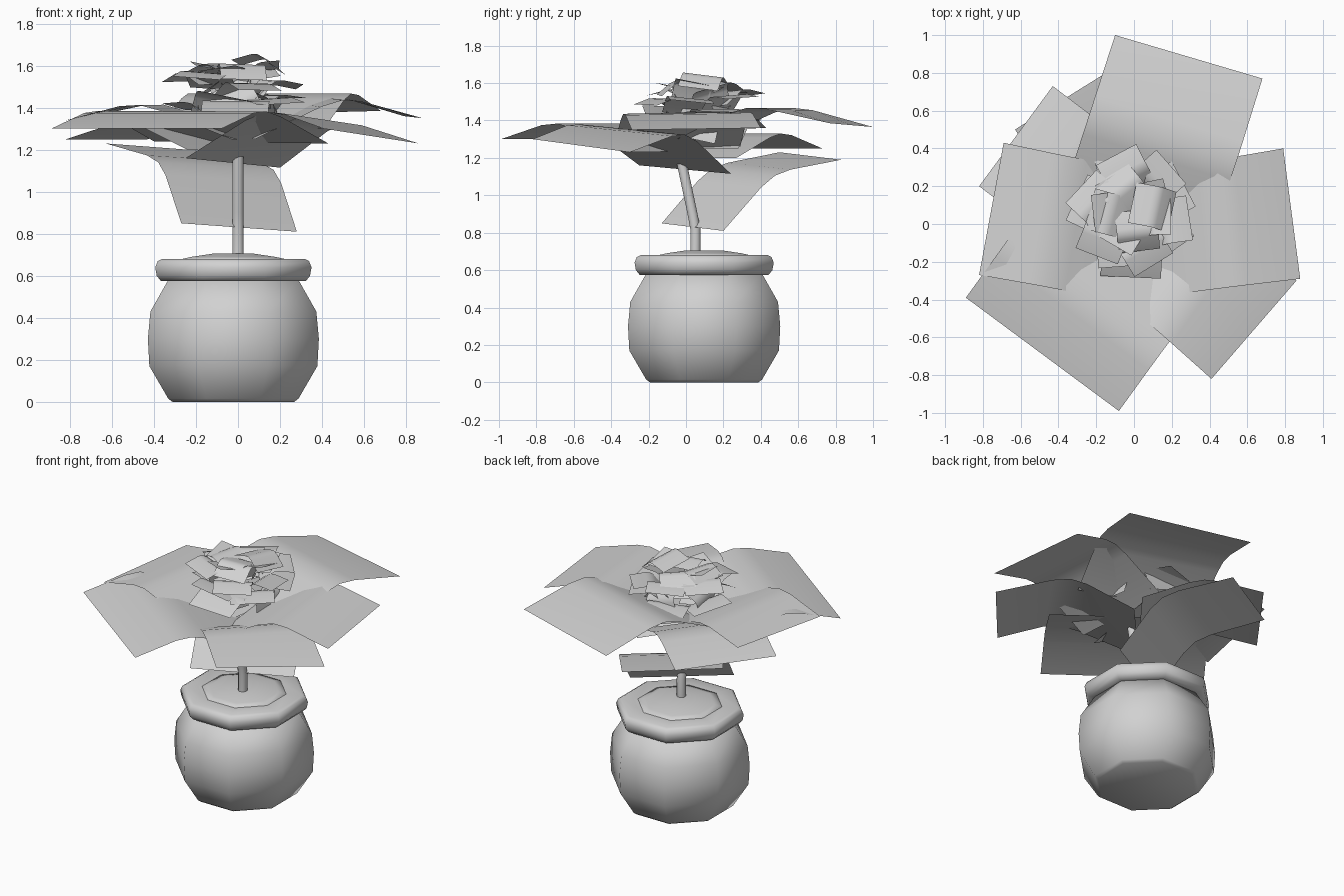
import bpy, bmesh, math, random
from mathutils import Vector, Matrix

cube = bpy.data.objects.get("Cube")
if cube:
    bpy.data.objects.remove(cube, do_unlink=True)

random.seed(11)
grey = bpy.data.materials.new("plain_grey")
grey.use_nodes = True
grey.diffuse_color = (0.64, 0.64, 0.64, 1)
grey.node_tree.nodes["Principled BSDF"].inputs["Base Color"].default_value = (0.64, 0.64, 0.64, 1)


def finish(name, bm):
    for f in bm.faces:
        f.smooth = True
    me = bpy.data.meshes.new(name)
    bm.to_mesh(me)
    bm.free()
    me.materials.append(grey)
    ob = bpy.data.objects.new(name, me)
    bpy.context.collection.objects.link(ob)


def skin(bm, rings, closed):
    """Join successive rows of vertices with quads."""
    for a, b in zip(rings, rings[1:]):
        n = len(a)
        for i in range(n if closed else n - 1):
            j = (i + 1) % n
            bm.faces.new((a[i], a[j], b[j], b[i]))


def ring(bm, centre, radius, sides=8):
    """Octagon with its flat sides facing the axes; radius is to the flats."""
    r = radius / math.cos(math.pi / sides)
    return [bm.verts.new(Vector(centre) + Vector((r * math.cos(math.tau * (i + 0.5) / sides),
                                                  r * math.sin(math.tau * (i + 0.5) / sides), 0)))
            for i in range(sides)]


def lathe(name, profile):
    """Stack octagons given as (radius, height) on the pot axis and cap them."""
    bm = bmesh.new()
    rings = [ring(bm, (-0.022, 0.097, z), r) for r, z in profile]
    skin(bm, rings, True)
    bm.faces.new(rings[0][::-1])
    bm.faces.new(rings[-1])
    finish(name, bm)


def sheet(name, left, right):
    """Folded panel with a softened ridge; each edge is inner, ridge, outer point."""
    def path(pts):
        a, m, b = map(Vector, pts)
        p, q = m.lerp(a, 0.25), m.lerp(b, 0.25)
        return [a, p, (p + 2 * m + q) / 4, q, b]
    bm = bmesh.new()
    rows = [[bm.verts.new(p.lerp(q, s / 2)) for s in range(3)]
            for p, q in zip(path(left), path(right))]
    skin(bm, rows, False)
    bmesh.ops.recalc_face_normals(bm, faces=bm.faces)
    if sum(f.normal.z for f in bm.faces) < 0:
        bmesh.ops.reverse_faces(bm, faces=bm.faces)
    finish(name, bm)


# Pot, rim and soil
lathe("pot_body", [(0.29, 0), (0.31, 0.015), (0.40, 0.17), (0.407, 0.30),
                   (0.395, 0.43), (0.31, 0.58)])
lathe("pot_rim", [(0.30, 0.575), (0.345, 0.575), (0.365, 0.60), (0.372, 0.64),
                  (0.36, 0.67), (0.34, 0.68), (0.24, 0.68)])
lathe("soil", [(0.25, 0.665), (0.245, 0.68), (0.20, 0.69), (0.10, 0.705)])

# Bent stem
bm = bmesh.new()
skin(bm, [ring(bm, (0, y, z), 0.027) for y, z in
          [(0.05, 0.69), (0.05, 0.82), (0.035, 0.90), (-0.02, 1.16), (-0.03, 1.22)]], True)
finish("stem", bm)

# Broad outer petals: each rises from the stem to a ridge, then falls outward
sheet("petal_back", [(-0.36, 0.20, 1.32), (-0.24, 0.57, 1.485), (-0.10, 1.0, 1.365)],
      [(0.41, -0.05, 1.30), (0.54, 0.32, 1.485), (0.68, 0.77, 1.385)])
sheet("petal_left", [(0.08, -0.39, 1.25), (0.50, -0.335, 1.455), (0.88, -0.29, 1.35)],
      [(0.02, 0.29, 1.26), (0.44, 0.34, 1.465), (0.79, 0.40, 1.36)])
sheet("petal_front_left", [(-0.25, -0.25, 1.16), (0.13, -0.57, 1.40), (0.41, -0.82, 1.30)],
      [(0.20, 0.24, 1.115), (0.50, 0.0, 1.345), (0.86, -0.30, 1.23)])
sheet("petal_front_right", [(-0.40, 0.29, 1.24), (-0.68, -0.10, 1.40), (-0.89, -0.39, 1.30)],
      [(0.43, -0.30, 1.23), (0.13, -0.70, 1.40), (-0.08, -0.99, 1.30)])
sheet("petal_right", [(0.08, 0.28, 1.25), (-0.36, 0.36, 1.43), (-0.69, 0.43, 1.36)],
      [(-0.03, -0.42, 1.25), (-0.48, -0.33, 1.43), (-0.82, -0.27, 1.34)])
sheet("petal_back_right", [(0.16, 0.27, 1.20), (-0.14, 0.51, 1.345), (-0.43, 0.73, 1.25)],
      [(-0.24, -0.25, 1.20), (-0.53, -0.02, 1.345), (-0.82, 0.20, 1.25)])

# Drooping leaf
sheet("leaf", [(-0.27, -0.13, 0.85), (-0.37, 0.13, 1.155), (-0.63, 0.50, 1.23)],
      [(0.28, 0.20, 0.81), (0.18, 0.47, 1.12), (-0.10, 0.83, 1.19)])


# Flower heart: small folded petals in rings
def small_petal(name, angle, radius, height, size, tilt):
    h = size / 2
    place = (Matrix.Translation((-0.01, 0.07, height)) @ Matrix.Rotation(angle, 4, "Z")
             @ Matrix.Translation((radius, 0, 0))
             @ Matrix.Rotation(math.radians(tilt), 4, "Y")
             @ Matrix.Rotation(random.uniform(-0.5, 0.5), 4, "Z"))
    edges = [[place @ Vector((x, side * h, z))
              for x, z in ((-h, -0.05), (0, 0.02), (h, -0.03))] for side in (-1, 1)]
    sheet(name, edges[0], edges[1])


# Rings as (label, count, radius, height, size, tilt)
rings = [("lower", 5, 0.17, 1.42, 0.27, -12),
         ("wall", 4, 0.17, 1.43, 0.22, 65),
         ("middle", 6, 0.19, 1.53, 0.24, -8),
         ("inner", 5, 0.11, 1.56, 0.20, -28),
         ("upper", 4, 0.12, 1.61, 0.22, 14)]
for label, count, radius, height, size, tilt in rings:
    start = random.uniform(0, 1)
    for i in range(count):
        small_petal(f"heart_petal_{label}_{i + 1}",
                    start + math.tau * i / count + random.uniform(-0.2, 0.2),
                    radius, height + random.uniform(-0.03, 0.03), size,
                    tilt + random.uniform(-14, 14))
small_petal("heart_petal_front", -math.pi / 2, 0.20, 1.42, 0.32, 10)
